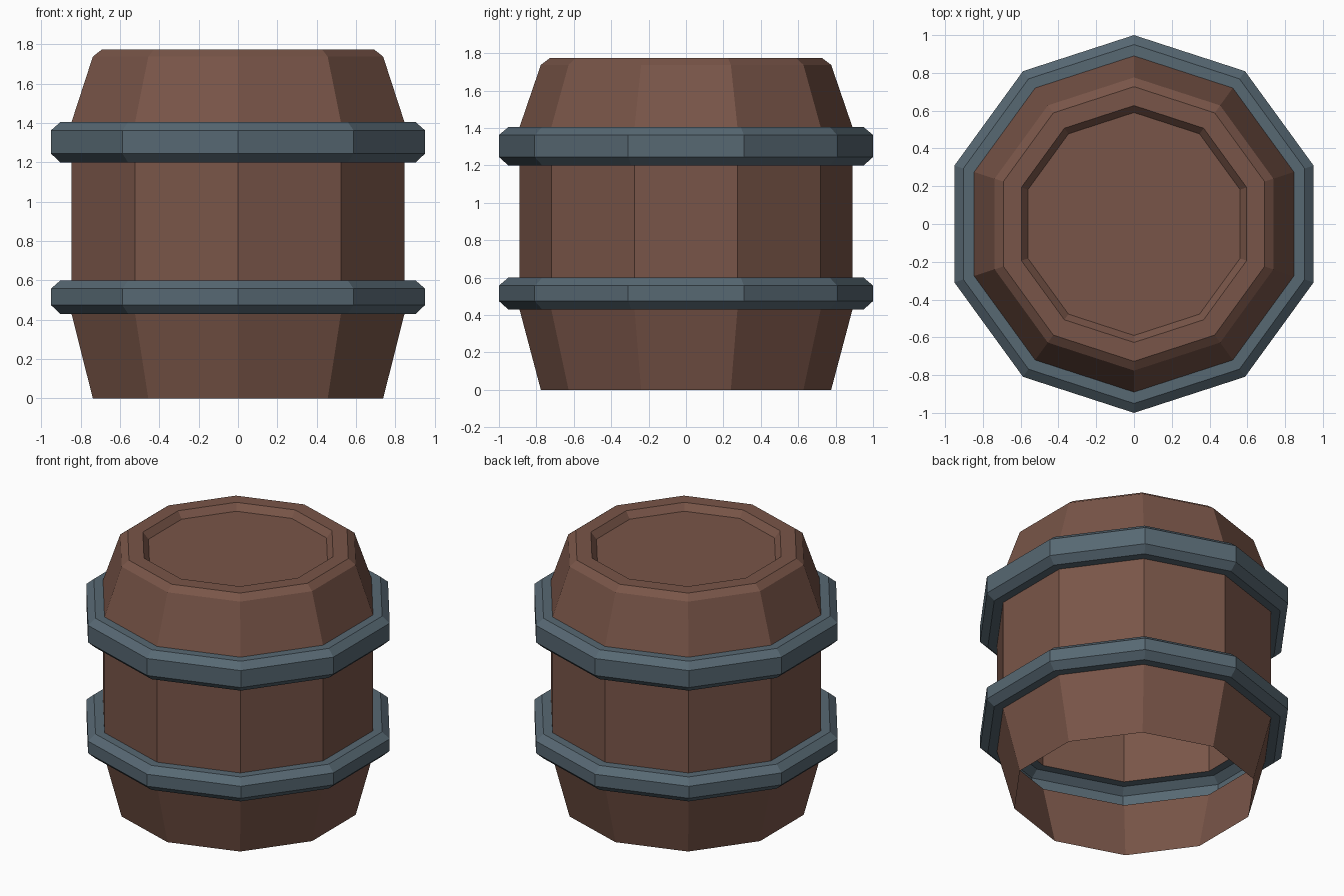
import bpy
import bmesh
from math import cos, sin, tau

SIDES = 10

cube = bpy.data.objects.get("Cube")
if cube:
    bpy.data.objects.remove(cube, do_unlink=True)


def make_material(name, color):
    mat = bpy.data.materials.new(name)
    mat.diffuse_color = color
    mat.use_nodes = True
    shader = next(n for n in mat.node_tree.nodes if n.type == "BSDF_PRINCIPLED")
    shader.inputs["Base Color"].default_value = color
    shader.inputs["Roughness"].default_value = 0.8
    return mat


def lathe(name, profile, mat, cap=False):
    """Turn a (radius, height) profile, listed bottom to top, into a faceted shell."""
    bm = bmesh.new()
    rings = []
    for radius, z in profile:
        angles = [tau * (i / SIDES + 0.25) for i in range(SIDES)]
        rings.append([bm.verts.new((radius * cos(a), radius * sin(a), z)) for a in angles])
    for low, high in zip(rings, rings[1:]):
        for i in range(SIDES):
            j = (i + 1) % SIDES
            bm.faces.new((low[i], low[j], high[j], high[i]))
    if cap:
        bm.faces.new(rings[-1])
    mesh = bpy.data.meshes.new(name)
    bm.to_mesh(mesh)
    bm.free()
    mesh.materials.append(mat)
    obj = bpy.data.objects.new(name, mesh)
    bpy.context.collection.objects.link(obj)
    return obj


def band(name, bottom, top, mat):
    """Hollow hoop with chamfered outer edges, open towards the inside."""
    lathe(name, [(BELLY, bottom), (0.95, bottom), (1.0, bottom + 0.045),
                 (1.0, top - 0.042), (0.95, top), (BELLY, top)], mat)


wood = make_material("brown wood", (0.191, 0.091, 0.065, 1))
metal = make_material("blue grey metal", (0.095, 0.138, 0.170, 1))

BELLY = 0.89
LOWER = (0.43, 0.60)
UPPER = (1.20, 1.405)

# Staves: tapered foot, straight belly, tapered shoulder with recessed lid
lathe("lower_staves", [(0.776, 0), (BELLY, LOWER[0])], wood)
lathe("middle_staves", [(BELLY, LOWER[1]), (BELLY, UPPER[0])], wood)
lathe("upper_staves_and_lid",
      [(BELLY, UPPER[1]), (0.776, 1.738), (0.727, 1.775),
       (0.627, 1.775), (0.59, 1.73)], wood, cap=True)

# Metal hoops
band("lower_band", *LOWER, metal)
band("upper_band", *UPPER, metal)
